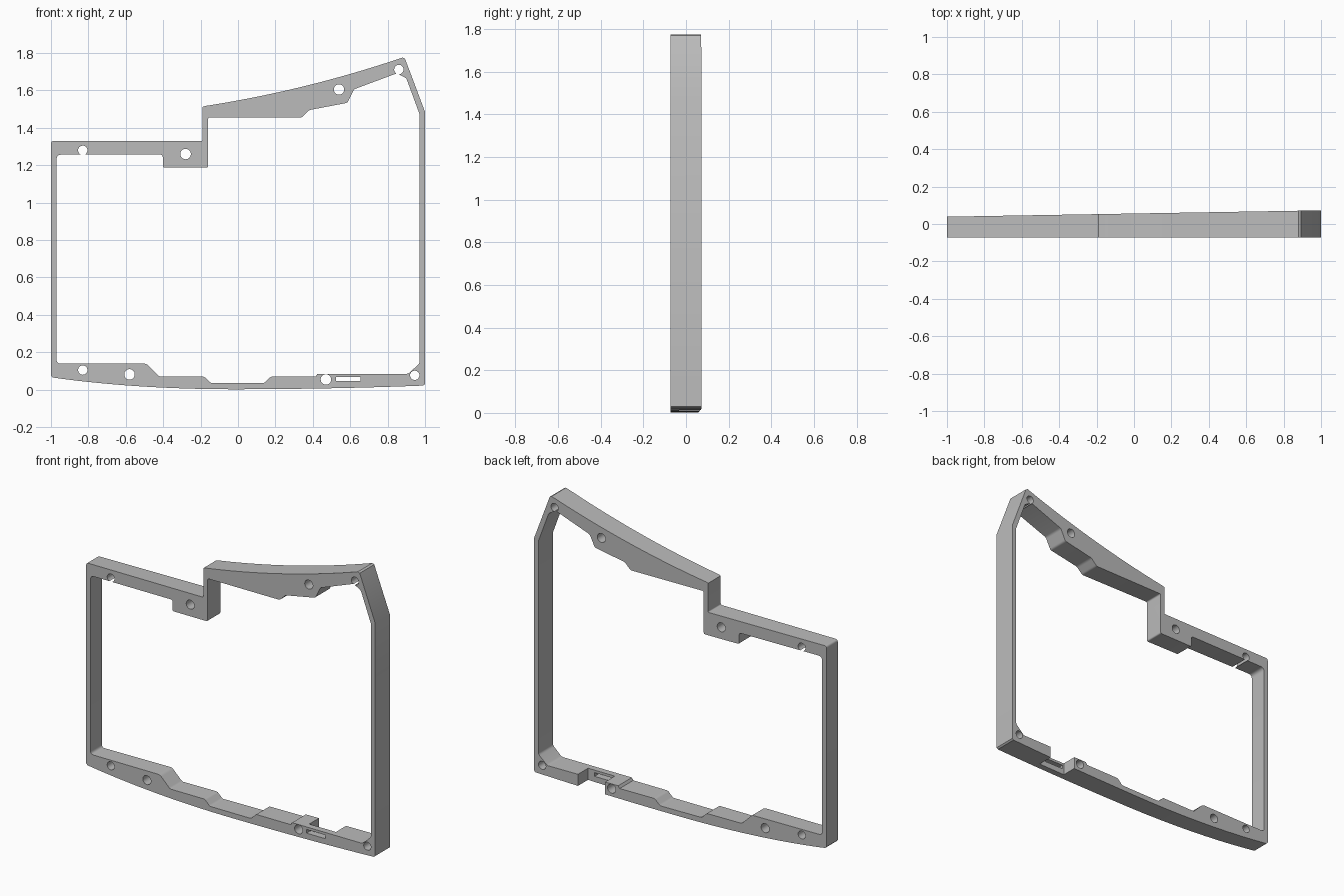
import bpy, bmesh, math
from mathutils import Vector

cube = bpy.data.objects.get("Cube")
if cube:
    bpy.data.objects.remove(cube, do_unlink=True)

FRONT = -0.072
grey = bpy.data.materials.new("mid grey")
grey.use_nodes = True
grey.diffuse_color = (0.5, 0.5, 0.5, 1)
grey.node_tree.nodes["Principled BSDF"].inputs["Base Color"].default_value = (0.5, 0.5, 0.5, 1)


def back(x):
    """Depth of the tapered back face."""
    return 0.056 + 0.017 * x


def rounded(points, steps=4):
    """Outline with corners (x, z, radius) softened by short curves."""
    out, n = [], len(points)
    for i, p in enumerate(points):
        c = Vector(p[:2])
        if len(p) < 3:
            out.append(c)
            continue
        a = c + (Vector(points[i - 1][:2]) - c).normalized() * p[2]
        b = c + (Vector(points[(i + 1) % n][:2]) - c).normalized() * p[2]
        for k in range(steps + 1):
            t = k / steps
            out.append(a * (1 - t) ** 2 + c * 2 * t * (1 - t) + b * t * t)
    return out


def arc(a, c, b, steps=24):
    """Gentle curve from a to b pulled towards c."""
    a, b, c = Vector(a), Vector(b), Vector(c)
    return [tuple(a * (1 - k / steps) ** 2 + c * 2 * (k / steps) * (1 - k / steps)
                  + b * (k / steps) ** 2) for k in range(steps + 1)]


def prism(name, outline, y0, y1):
    """Extrude an x-z outline from y0 to y1 (a number or a function of x)."""
    bm = bmesh.new()
    near = [bm.verts.new((x, y0, z)) for x, z in outline]
    far = [bm.verts.new((x, y1(x) if callable(y1) else y1, z)) for x, z in outline]
    bm.faces.new(near)
    bm.faces.new(far)
    for i in range(len(near)):
        j = (i + 1) % len(near)
        bm.faces.new((near[i], near[j], far[j], far[i]))
    bmesh.ops.recalc_face_normals(bm, faces=bm.faces)
    mesh = bpy.data.meshes.new(name)
    bm.to_mesh(mesh)
    bm.free()
    mesh.materials.append(grey)
    ob = bpy.data.objects.new(name, mesh)
    bpy.context.collection.objects.link(ob)
    return ob


def cut(target, cutter):
    """Subtract the cutter and discard it."""
    cutter.hide_render = True
    bpy.context.view_layer.objects.active = target
    mod = target.modifiers.new("cut", 'BOOLEAN')
    mod.operation = 'DIFFERENCE'
    mod.solver = 'EXACT'
    mod.object = cutter
    bpy.ops.object.modifier_apply(modifier=mod.name)
    bpy.data.objects.remove(cutter, do_unlink=True)


def box(x0, x1, z0, z1):
    return [(x0, z0), (x1, z0), (x1, z1), (x0, z1)]


# Outer silhouette: stepped left shoulder, sweeping top, curved underside
top = arc((-0.175, 1.517), (0.36, 1.6), (0.88, 1.776))
underside = arc((0.99, 0.022), (0.55, 0.005), (0.1, 0.003), 10) \
    + arc((0.1, 0.003), (-0.5, -0.004), (-0.99, 0.065), 16)[1:]
outer = [(-1, 0.075), (-1, 1.33, 0.015), (-0.19, 1.33, 0.008), (-0.19, 1.512)] \
    + top + [(0.893, 1.77), (1, 1.485), (1, 0.03)] + underside
frame = prism("bezel_frame", rounded(outer), FRONT, back)

# Inner opening with mounting pads
inner = [(-0.97, 0.14, 0.02), (-0.49, 0.14, 0.015), (-0.42, 0.07, 0.01),
         (-0.18, 0.07, 0.01), (-0.145, 0.035, 0.01), (0.14, 0.035, 0.01),
         (0.175, 0.07, 0.01), (0.415, 0.07), (0.425, 0.085), (0.91, 0.085, 0.01),
         (0.97, 0.14, 0.01), (0.97, 1.475), (0.9, 1.665, 0.01), (0.85, 1.692, 0.01),
         (0.62, 1.606, 0.01), (0.585, 1.534, 0.01), (0.38, 1.495, 0.01),
         (0.34, 1.455, 0.01), (-0.16, 1.455, 0.01), (-0.16, 1.187, 0.01),
         (-0.402, 1.187, 0.01), (-0.402, 1.257, 0.015), (-0.97, 1.257, 0.025)]
cut(frame, prism("opening_cutter", rounded(inner), -0.3, 0.3))

# Screw holes
small, large = 0.025, 0.028
for x, z, r in [(-0.83, 1.28, small), (-0.28, 1.26, large), (0.54, 1.605, large),
                (0.86, 1.712, small), (-0.83, 0.105, small), (-0.58, 0.082, large),
                (0.47, 0.055, large), (0.945, 0.077, small)]:
    ring = [(x + r * math.cos(a * math.tau / 32), z + r * math.sin(a * math.tau / 32))
            for a in range(32)]
    cut(frame, prism("hole_cutter", ring, -0.3, 0.3))

# Rear pocket in the lower rail and the slot through its thin front wall
cut(frame, prism("pocket_cutter", box(0.515, 0.7, -0.2, 0.3), FRONT + 0.04, 0.3))
cut(frame, prism("slot_cutter", box(0.525, 0.655, 0.046, 0.069), -0.3, 0.3))

bpy.ops.object.select_all(action='DESELECT')
frame.select_set(True)
bpy.context.view_layer.objects.active = frame
bpy.ops.object.shade_smooth_by_angle()
